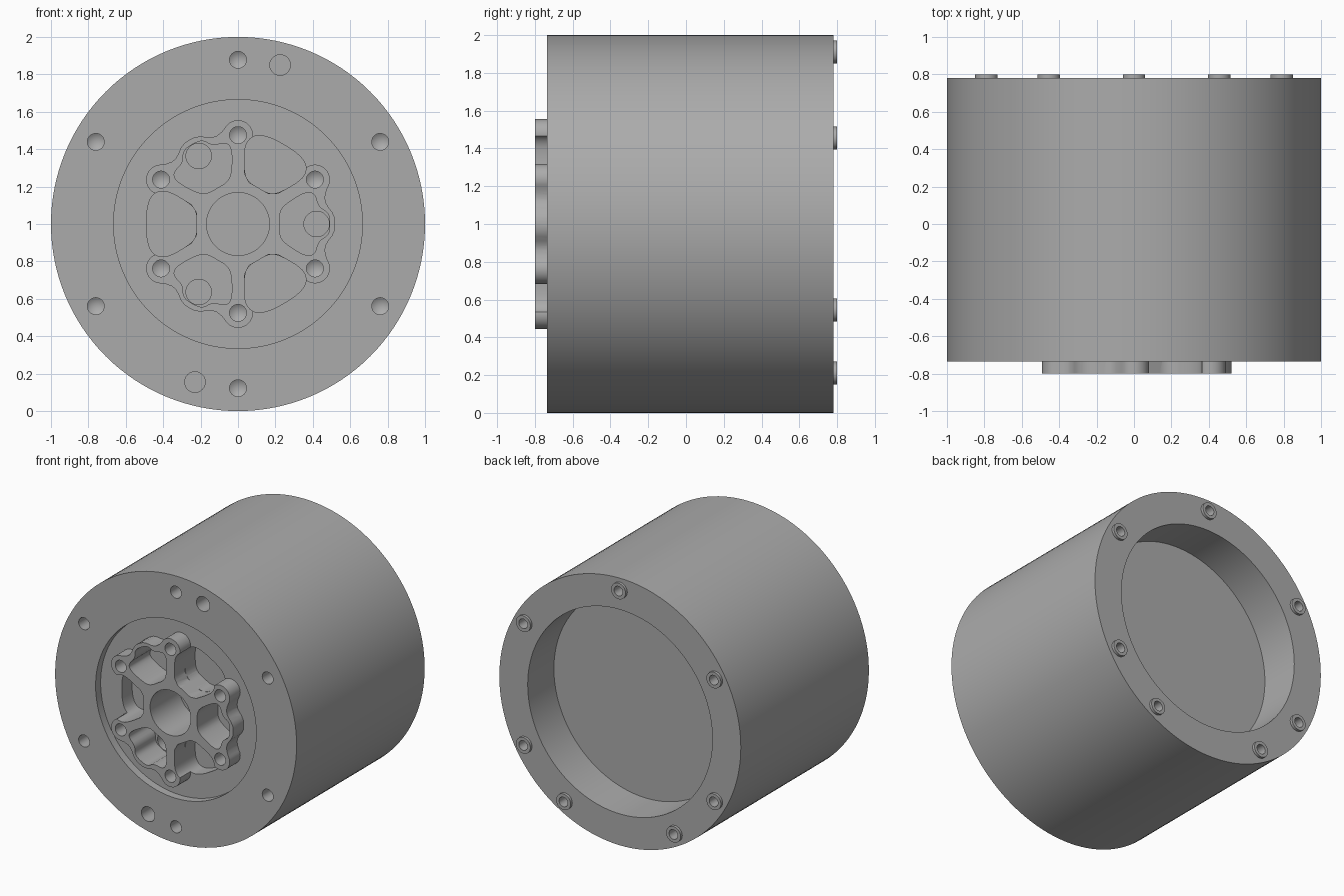
import bpy, bmesh
from math import sin, cos, pi, radians
from mathutils import Vector, Matrix

old = bpy.data.objects.get("Cube")
if old:
    bpy.data.objects.remove(old)

metal = bpy.data.materials.new("grey metal")
metal.use_nodes = True
grey = (0.41, 0.41, 0.41, 1)
metal.diffuse_color = grey
metal.node_tree.nodes["Principled BSDF"].inputs["Base Color"].default_value = grey

FRONT, HUB_FRONT, RECESS, POCKET, BACK = -0.735, -0.8, -0.675, -0.555, 0.78
CENTRE = 1.0


def turn(p, deg):
    a = radians(deg)
    return (p[0] * cos(a) - p[1] * sin(a), p[0] * sin(a) + p[1] * cos(a))


def mirrored(half):
    """Close a half outline that starts and ends on the axis."""
    return half + [(u, -v) for u, v in reversed(half[1:-1])]


def rounded(pts, passes=2):
    """Cut the corners of a closed outline to round it."""
    for _ in range(passes):
        new = []
        for a, b in zip(pts, pts[1:] + pts[:1]):
            a, b = Vector(a), Vector(b)
            new += [tuple(a.lerp(b, 0.25)), tuple(a.lerp(b, 0.75))]
        pts = new
    return pts


def prism(bm, pts, y0, y1):
    """Extrude an x-z outline along y."""
    face = bm.faces.new([bm.verts.new((x, y0, z + CENTRE)) for x, z in pts])
    ext = bmesh.ops.extrude_face_region(bm, geom=[face])
    moved = [g for g in ext["geom"] if isinstance(g, bmesh.types.BMVert)]
    bmesh.ops.translate(bm, verts=moved, vec=(0, y1 - y0, 0))


def lathe(bm, profile, at=(0, 0), steps=32):
    """Turn a (radius, y) profile about a y-parallel axis."""
    verts = [bm.verts.new((at[0] + r, y, at[1] + CENTRE)) for r, y in profile]
    edges = [bm.edges.new(pair) for pair in zip(verts, verts[1:])]
    bmesh.ops.spin(bm, geom=verts + edges, cent=(at[0], 0, at[1] + CENTRE),
                   axis=(0, 1, 0), angle=2 * pi, steps=steps, use_merge=True)


def finish(bm, name):
    bmesh.ops.remove_doubles(bm, verts=bm.verts, dist=1e-5)
    bmesh.ops.recalc_face_normals(bm, faces=bm.faces)
    mesh = bpy.data.meshes.new(name)
    bm.to_mesh(mesh)
    bm.free()
    mesh.materials.append(metal)
    ob = bpy.data.objects.new(name, mesh)
    bpy.context.scene.collection.objects.link(ob)
    return ob


def boolean(ob, tool, operation):
    mod = ob.modifiers.new(operation, "BOOLEAN")
    mod.operation, mod.solver, mod.object = operation, "EXACT", tool
    bpy.context.view_layer.objects.active = ob
    bpy.ops.object.modifier_apply(modifier=mod.name)
    bpy.data.objects.remove(tool)


def smooth(ob):
    bpy.ops.object.select_all(action="DESELECT")
    ob.select_set(True)
    bpy.context.view_layer.objects.active = ob
    bpy.ops.object.shade_smooth_by_angle(angle=radians(35))


# Drum body, with a shallow front recess and a deep back recess
bm = bmesh.new()
lathe(bm, [(0, RECESS), (0.665, RECESS), (0.665, FRONT), (1, FRONT),
           (1, BACK), (0.765, BACK), (0.765, 0.47), (0, 0.47)], steps=128)
housing = finish(bm, "motor_housing")

# Spoked hub outline: one third from a closed pocket to an open one, repeated
boss = turn((0.475, 0), 30)
arc = [(boss[0] + 0.08 * cos(radians(a)), boss[1] + 0.08 * sin(radians(a)))
       for a in range(-30, 171, 10)]
lobe = [(0.52, 0), (0.517, 0.035), (0.503, 0.065), (0.483, 0.09),
        (0.469, 0.115), (0.465, 0.14), (0.47, 0.17)]
spoke = [turn(p, 60) for p in [(0.33, -0.15), (0.25, -0.104), (0.222, -0.06)]]
half = lobe + arc + spoke
outline = []
for k in range(3):
    sector = [(u, -v) for u, v in reversed(half[1:])] + half
    outline += [turn(p, 120 * k) for p in sector]
bm = bmesh.new()
prism(bm, outline, HUB_FRONT, RECESS + 0.03)
boolean(housing, finish(bm, "hub"), "UNION")

# Closed and open pockets between the spokes
inner = [(0.222, 0), (0.222, 0.06), (0.25, 0.104)]
closed = rounded(mirrored(inner + [(0.36, 0.172), (0.41, 0.165), (0.43, 0.09),
                                   (0.485, 0.06), (0.492, 0)]))
opened = rounded(mirrored(inner + [(0.36, 0.17), (0.42, 0.178), (0.465, 0.15),
                                   (0.487, 0.08), (0.49, 0)]))
bm = bmesh.new()
for k in range(3):
    prism(bm, [turn(p, 120 * k) for p in closed], -0.9, POCKET)
    prism(bm, [turn(p, 120 * k + 60) for p in opened], -0.9, POCKET)
boolean(housing, finish(bm, "pocket_cutter"), "DIFFERENCE")

# Centre bore, pocket holes, dowel holes and cone-ended bolt holes
bm = bmesh.new()


def hole(at, r, y0, y1, tip=0.0, steps=32):
    lathe(bm, [(0, y0), (r, y0), (r, y1), (0, y1 + tip)], at, steps)


hole((0, 0), 0.168, -0.9, -0.45, steps=64)
for k in range(3):
    hole(turn((0.42, 0), 120 * k), 0.068, -0.6, -0.4)
for at in [(0.225, 0.85), (-0.23, -0.845)]:
    hole(at, 0.055, -0.9, -0.55)
for k in range(6):
    hole(turn((0.475, 0), 60 * k + 30), 0.045, -0.9, -0.62, 0.03)
    hole(turn((0.878, 0), 60 * k + 30), 0.045, -0.9, -0.55, 0.03)

# Matching blind holes behind the back bushings
bushings = [turn((0.911, 0), a) for a in (90, 30, 150, -30, 210, -60, 240)]
for at in bushings:
    hole(at, 0.036, 0.65, 0.9)
boolean(housing, finish(bm, "hole_cutter"), "DIFFERENCE")
smooth(housing)

# Raised ring bushings on the back rim
for i, at in enumerate(bushings):
    bm = bmesh.new()
    lathe(bm, [(0.036, BACK), (0.036, 0.8), (0.06, 0.8), (0.06, BACK),
               (0.036, BACK)], at)
    smooth(finish(bm, f"back_bushing_{i + 1}"))
